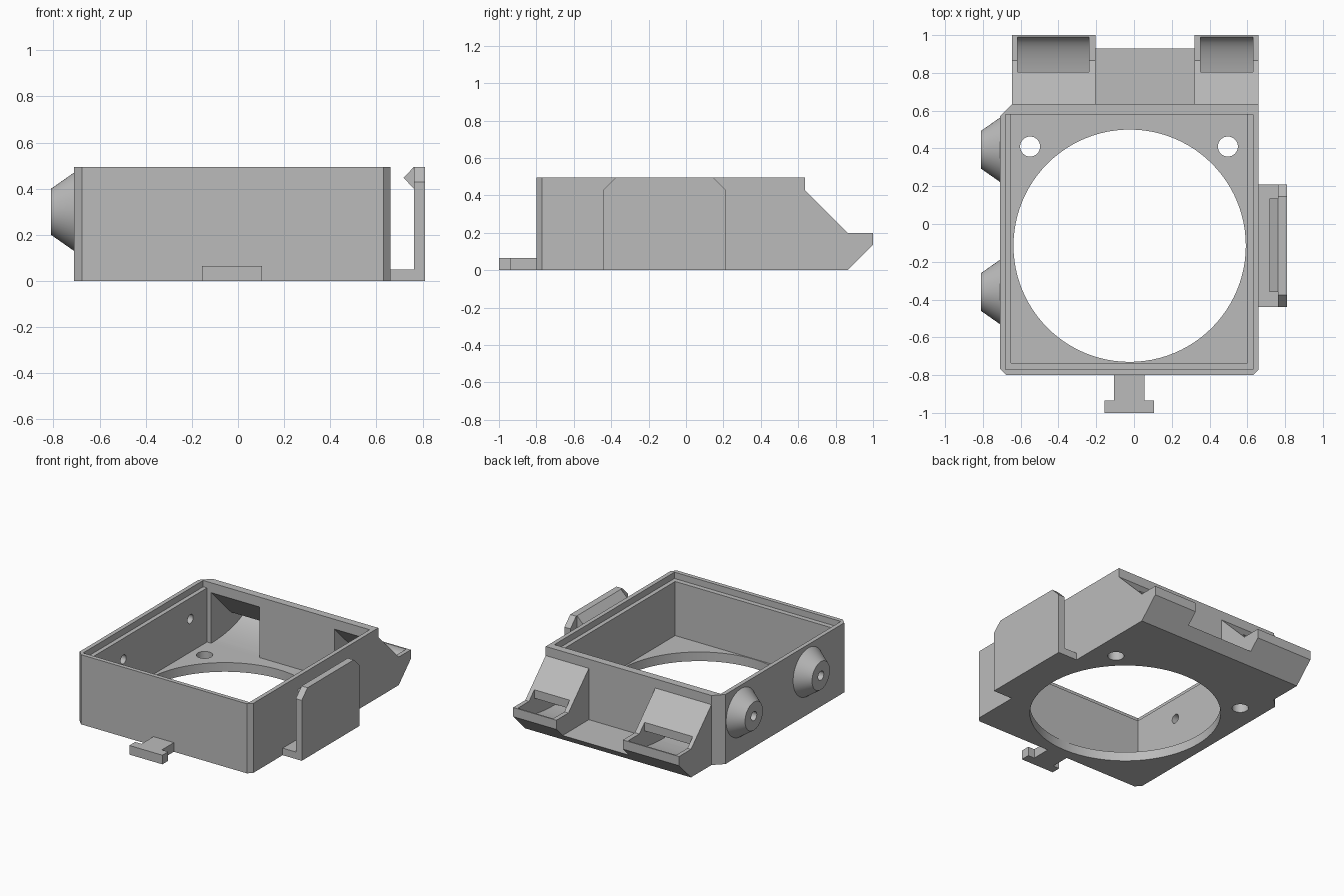
import bpy, bmesh, math
from mathutils import Matrix, Vector

if "Cube" in bpy.data.objects:
    bpy.data.objects.remove(bpy.data.objects["Cube"])

grey = bpy.data.materials.new("plain grey")
grey.use_nodes = True
grey.diffuse_color = (0.5, 0.5, 0.5, 1)
grey.node_tree.nodes["Principled BSDF"].inputs["Base Color"].default_value = (0.5, 0.5, 0.5, 1)


def finish(name, bm):
    bmesh.ops.recalc_face_normals(bm, faces=bm.faces)
    mesh = bpy.data.meshes.new(name)
    bm.to_mesh(mesh)
    bm.free()
    mesh.materials.append(grey)
    obj = bpy.data.objects.new(name, mesh)
    bpy.context.collection.objects.link(obj)
    return obj


def prism(name, outline, low, high, axis="z"):
    """Extrude an outline along z (xy points), x (yz points) or y (xz points)."""
    place = {"z": lambda a, b, d: (a, b, d),
             "x": lambda a, b, d: (d, a, b),
             "y": lambda a, b, d: (a, d, b)}[axis]
    bm = bmesh.new()
    face = bm.faces.new([bm.verts.new(place(a, b, low)) for a, b in outline])
    new = bmesh.ops.extrude_face_region(bm, geom=[face])["geom"]
    shift = Vector(place(0, 0, high - low))
    bmesh.ops.translate(bm, vec=shift, verts=[v for v in new if isinstance(v, bmesh.types.BMVert)])
    return finish(name, bm)


def box(name, x0, x1, y0, y1, z0, z1):
    return prism(name, [(x0, y0), (x1, y0), (x1, y1), (x0, y1)], z0, z1)


def cone(name, centre, r1, r2, depth, along_x=False, sides=64):
    bm = bmesh.new()
    turn = Matrix.Rotation(-math.pi / 2, 4, "Y") if along_x else Matrix()
    bmesh.ops.create_cone(bm, cap_ends=True, segments=sides, radius1=r1, radius2=r2,
                          depth=depth, matrix=Matrix.Translation(centre) @ turn)
    return finish(name, bm)


def activate(obj):
    bpy.ops.object.select_all(action="DESELECT")
    obj.select_set(True)
    bpy.context.view_layer.objects.active = obj


def cut(obj, cutters):
    activate(obj)
    for cutter in cutters:
        mod = obj.modifiers.new("cut", "BOOLEAN")
        mod.operation, mod.solver, mod.object = "DIFFERENCE", "EXACT", cutter
        bpy.ops.object.modifier_apply(modifier=mod.name)


X0, X1, Y0, Y1, TOP, FLOOR = -0.71, 0.66, -0.80, 0.635, 0.495, 0.065

# Square housing with bevelled corners
body = prism("housing", [(X0, Y0 + 0.035), (X0 + 0.035, Y0), (X1 - 0.03, Y0), (X1, Y0 + 0.03),
                         (X1, Y1), (X0 + 0.065, Y1), (X0, Y1 - 0.065)], 0, TOP)
cutters = [box("cavity_cutter", -0.65, 0.60, -0.735, 0.58, FLOOR, 1),
           box("lip_cutter", -0.68, 0.63, -0.77, 0.58, TOP - 0.045, 1),
           cone("opening_cutter", (-0.023, -0.115, 0), 0.615, 0.615, 0.5, sides=96)]
for x in (-0.55, 0.497):
    cutters.append(cone("screw_cutter", (x, 0.41, 0), 0.053, 0.053, 0.5, sides=32))

# Curved air channels that lead from the cavity up through the rear blocks
steps = [math.radians(7.5 * i) for i in range(13)]
channel = [(0.57, FLOOR)] + [(0.58 + 0.41 * math.sin(t), FLOOR + 0.135 * (1 - math.cos(t))) for t in steps]
channel += [(0.99, 0.5), (0.805, 0.5), (0.805, 0.2), (0.57, 0.435)]
channels = [prism("channel_cutter", channel, a, b, "x") for a, b in ((-0.617, -0.238), (0.352, 0.63))]

# Side bosses with a bore through the wall
bores = []
bosses = []
for i, y in enumerate((0.393, -0.36)):
    bores.append(cone("bore_cutter", (-0.75, y, 0.3), 0.032, 0.032, 0.3, True, 24))
    boss = cone("side_boss_%d" % (i + 1), (X0 - 0.05, y, 0.3), 0.17, 0.1, 0.1, True)
    cut(boss, bores[-1:])
    bosses.append(boss)

cut(body, cutters + channels + bores)

# Rear sloped blocks and the low plate between them
slope = [(Y1, 0), (0.865, 0), (1, 0.135), (1, 0.2), (0.865, 0.2), (Y1, 0.43)]
blocks = []
for name, a, b, channel_cutter in (("right_rear_block", X0 + 0.065, -0.203, channels[0]),
                                   ("left_rear_block", 0.32, X1, channels[1])):
    block = prism(name, slope, a, b, "x")
    cut(block, [channel_cutter])
    blocks.append(block)
prism("rear_plate", [(Y1, 0), (0.865, 0), (0.865 + FLOOR, FLOOR), (Y1, FLOOR)], -0.203, 0.32, "x")

# Spring clip on the left side: foot, upright with clipped corners, barb
box("clip_foot", X1, 0.765, -0.44, 0.21, 0, 0.05)
prism("clip_upright", [(-0.44, 0), (0.21, 0), (0.21, TOP - 0.065), (0.145, TOP),
                       (-0.375, TOP), (-0.44, TOP - 0.065)], 0.763, 0.81, "x")
prism("clip_barb", [(0.763, TOP), (0.717, 0.447), (0.763, 0.4)], -0.36, 0.135, "y")

# T-shaped front tab
prism("front_tab", [(-0.105, Y0), (-0.105, -0.935), (-0.155, -0.935), (-0.155, -1),
                    (0.105, -1), (0.105, -0.935), (0.055, -0.935), (0.055, Y0)], 0, FLOOR)

for cutter in cutters + channels + bores:
    bpy.data.objects.remove(cutter)

for obj in [body] + bosses + blocks:
    activate(obj)
    bpy.ops.object.shade_smooth_by_angle(angle=math.radians(25))
